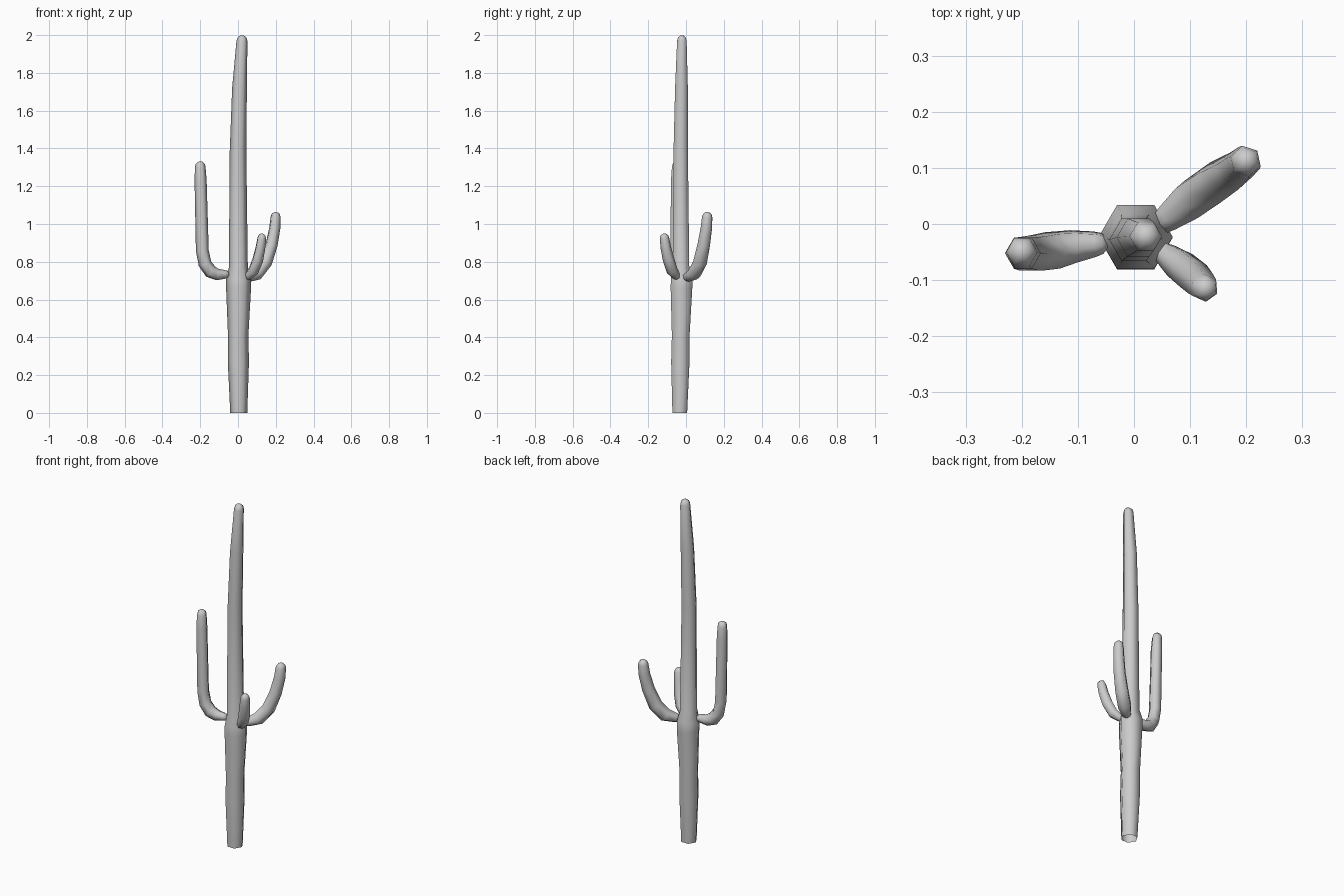
import bpy, bmesh, math
from mathutils import Vector

if "Cube" in bpy.data.objects:
    bpy.data.objects.remove(bpy.data.objects["Cube"])

SIDES = 6


def limb(name, path, phase=0.0, round_start=False):
    """Six-sided tube through (x, y, z, radius) points with a domed tip."""
    pts = [Vector(p[:3]) for p in path]
    radii = [p[3] for p in path]
    n = len(pts)
    tangents = []
    for i in range(n):
        a, b = pts[max(i - 1, 0)], pts[min(i + 1, n - 1)]
        tangents.append((b - a).normalized())
    if not round_start:
        tangents[0] = Vector((0, 0, 1))

    # carry the ring orientation from the tip down to the root
    sides = [None] * n
    u = Vector((math.cos(phase), math.sin(phase), 0))
    for i in reversed(range(n)):
        t = tangents[i]
        u = (u - t * u.dot(t)).normalized()
        sides[i] = u
    rings = [(pts[i], tangents[i], sides[i], radii[i]) for i in range(n)]

    def dome(i, sign):
        return [(pts[i] + sign * tangents[i] * radii[i] * math.sin(a), tangents[i],
                 sides[i], radii[i] * math.cos(a)) for a in (math.radians(35), math.radians(65))]

    rings += dome(n - 1, 1)
    if round_start:
        rings = dome(0, -1)[::-1] + rings

    bm = bmesh.new()
    loops = []
    for c, t, s, r in rings:
        v = t.cross(s)
        loops.append([bm.verts.new(c + r * (math.cos(k * math.tau / SIDES) * s
                                            + math.sin(k * math.tau / SIDES) * v))
                      for k in range(SIDES)])
    for a, b in zip(loops, loops[1:]):
        for k in range(SIDES):
            j = (k + 1) % SIDES
            bm.faces.new((a[k], a[j], b[j], b[k]))

    def cap(loop, point):
        tip = bm.verts.new(point)
        for k in range(SIDES):
            bm.faces.new((loop[k], loop[(k + 1) % SIDES], tip))

    cap(loops[-1], pts[-1] + tangents[-1] * radii[-1])
    if round_start:
        cap(loops[0], pts[0] - tangents[0] * radii[0])
    bmesh.ops.recalc_face_normals(bm, faces=bm.faces)
    for f in bm.faces:
        f.smooth = True
    me = bpy.data.meshes.new(name)
    bm.to_mesh(me)
    bm.free()
    ob = bpy.data.objects.new(name, me)
    bpy.context.collection.objects.link(ob)
    return ob


# Main trunk, open at the ground
limb("trunk", [
    (0.004, -0.033, 0.00, 0.045), (0.002, -0.030, 0.27, 0.056),
    (0.001, -0.028, 0.41, 0.054), (0.003, -0.024, 0.66, 0.066),
    (0.003, -0.023, 0.71, 0.066), (0.002, -0.026, 0.77, 0.050),
    (0.000, -0.028, 1.38, 0.044), (0.008, -0.024, 1.72, 0.039),
    (0.021, -0.022, 1.97, 0.029)])

# Tall arm on the left
limb("left_arm", [
    (-0.070, -0.036, 0.733, 0.024), (-0.108, -0.040, 0.732, 0.031),
    (-0.145, -0.047, 0.748, 0.036), (-0.175, -0.052, 0.790, 0.035),
    (-0.189, -0.053, 0.860, 0.034), (-0.198, -0.052, 1.230, 0.032),
    (-0.200, -0.050, 1.304, 0.028)], round_start=True)

# Medium arm on the back right
limb("back_right_arm", [
    (0.062, 0.012, 0.722, 0.028), (0.102, 0.044, 0.738, 0.038),
    (0.145, 0.074, 0.795, 0.038), (0.178, 0.094, 0.890, 0.034),
    (0.195, 0.108, 0.980, 0.031), (0.199, 0.112, 1.036, 0.028)],
     phase=math.radians(-18), round_start=True)

# Short arm on the front right
limb("front_right_arm", [
    (0.056, -0.053, 0.726, 0.022), (0.082, -0.073, 0.752, 0.030),
    (0.105, -0.092, 0.810, 0.031), (0.119, -0.107, 0.875, 0.028),
    (0.126, -0.114, 0.925, 0.025)],
     phase=math.radians(-25), round_start=True)
